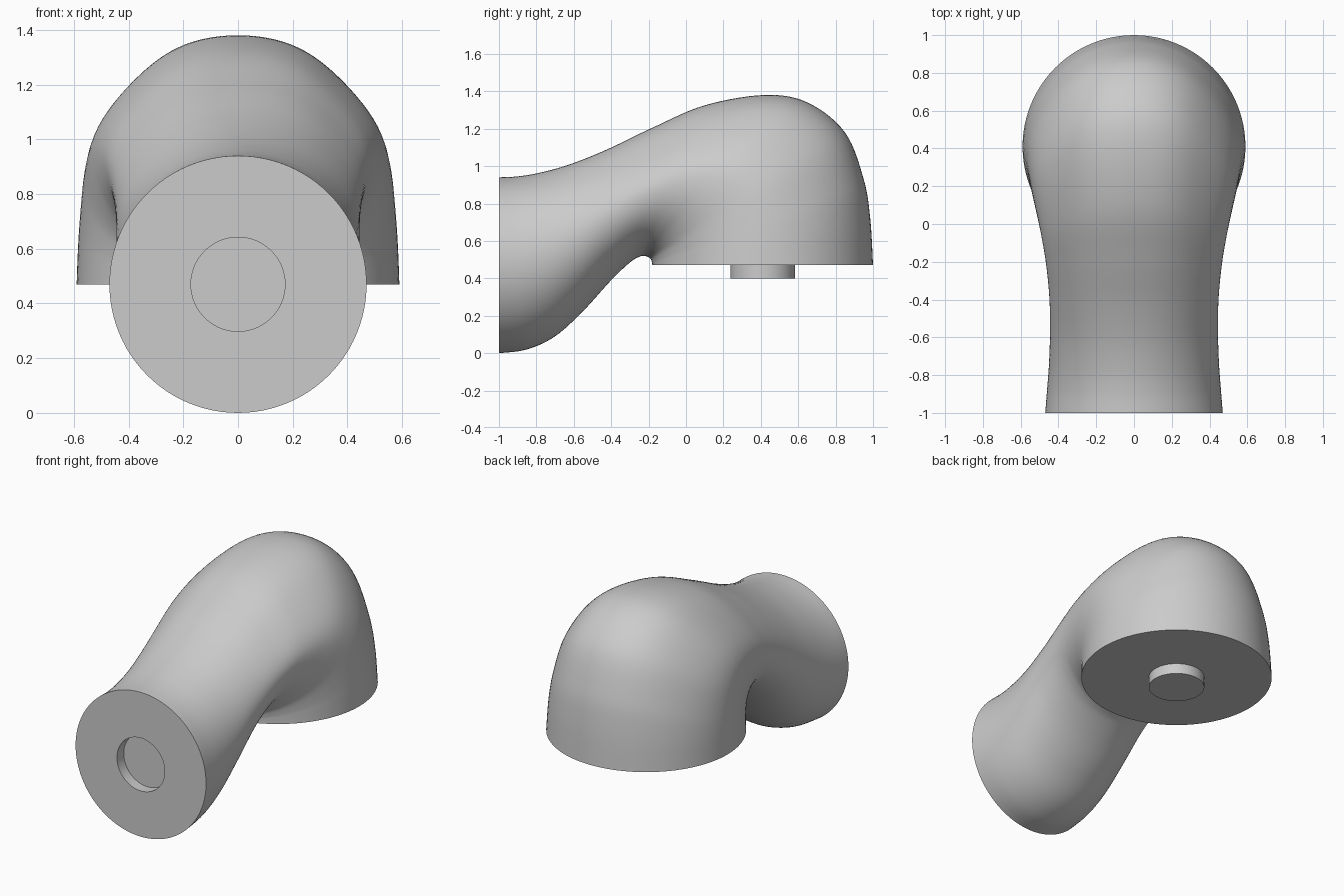
import bpy, bmesh, math
from mathutils import Vector

if "Cube" in bpy.data.objects:
    bpy.data.objects.remove(bpy.data.objects["Cube"])

SIDES, STEPS = 96, 7

# Loft sections: bottom y, bottom z, top y, top z, half width, shoulder flattening
SECTIONS = [Vector(s) for s in (
    (-1.00, 0.000, -1.00, 0.940, 0.470, 0.00),
    (-0.85, 0.020, -0.90, 0.945, 0.460, 0.00),
    (-0.70, 0.090, -0.78, 0.965, 0.450, 0.00),
    (-0.55, 0.225, -0.62, 1.010, 0.445, 0.02),
    (-0.40, 0.390, -0.42, 1.090, 0.447, 0.04),
    (-0.30, 0.485, -0.18, 1.205, 0.462, 0.07),
    (-0.25, 0.515, 0.10, 1.325, 0.487, 0.09),
    (-0.225, 0.52, 0.42, 1.380, 0.520, 0.09),
    (-0.205, 0.515, 0.65, 1.340, 0.545, 0.08),
    (-0.19, 0.505, 0.85, 1.180, 0.565, 0.06),
    (-0.183, 0.49, 0.95, 0.930, 0.578, 0.03),
    (-0.181, 0.48, 0.985, 0.72, 0.585, 0.01),
    (-0.18, 0.470, 1.00, 0.470, 0.590, 0.00),
)]


def spline(p0, p1, p2, p3, t):
    return 0.5 * (2 * p1 + (p2 - p0) * t + (2 * p0 - 5 * p1 + 4 * p2 - p3) * t * t
                  + (3 * p1 - p0 - 3 * p2 + p3) * t ** 3)


def ring(bm, s):
    by, bz, ty, tz, width, flat = s
    verts = []
    for i in range(SIDES):
        a = 2 * math.pi * i / SIDES
        u = math.sin(a)
        x = width * math.cos(a)
        if u > 0:
            x *= 1 - flat * math.sin(2 * a) ** 2
        f = (u + 1) / 2
        verts.append(bm.verts.new((x, by + (ty - by) * f, bz + (tz - bz) * f)))
    return verts


# Socket recess in the front face, then the swept body, then the peg underneath
R = 0.172
profile = [(-0.93, 0.47 - R, -0.93, 0.47 + R, R, 0), (-1, 0.47 - R, -1, 0.47 + R, R, 0)]
last = len(SECTIONS) - 1
for i in range(last):
    pts = [SECTIONS[min(max(j, 0), last)] for j in range(i - 1, i + 3)]
    profile += [spline(*pts, k / STEPS) for k in range(STEPS)]
profile.append(SECTIONS[-1])
profile += [(0.41 - R, z, 0.41 + R, z, R, 0) for z in (0.47, 0.40)]

bm = bmesh.new()
rings = [ring(bm, s) for s in profile]
for a, b in zip(rings, rings[1:]):
    for i in range(SIDES):
        j = (i + 1) % SIDES
        bm.faces.new((a[i], a[j], b[j], b[i]))
bm.faces.new(rings[0])
bm.faces.new(rings[-1])
bmesh.ops.recalc_face_normals(bm, faces=bm.faces)

mesh = bpy.data.meshes.new("elbow_connector")
bm.to_mesh(mesh)
bm.free()
obj = bpy.data.objects.new("elbow_connector", mesh)
bpy.context.collection.objects.link(obj)
bpy.context.view_layer.objects.active = obj
obj.select_set(True)
bpy.ops.object.shade_smooth_by_angle(angle=math.radians(40))
